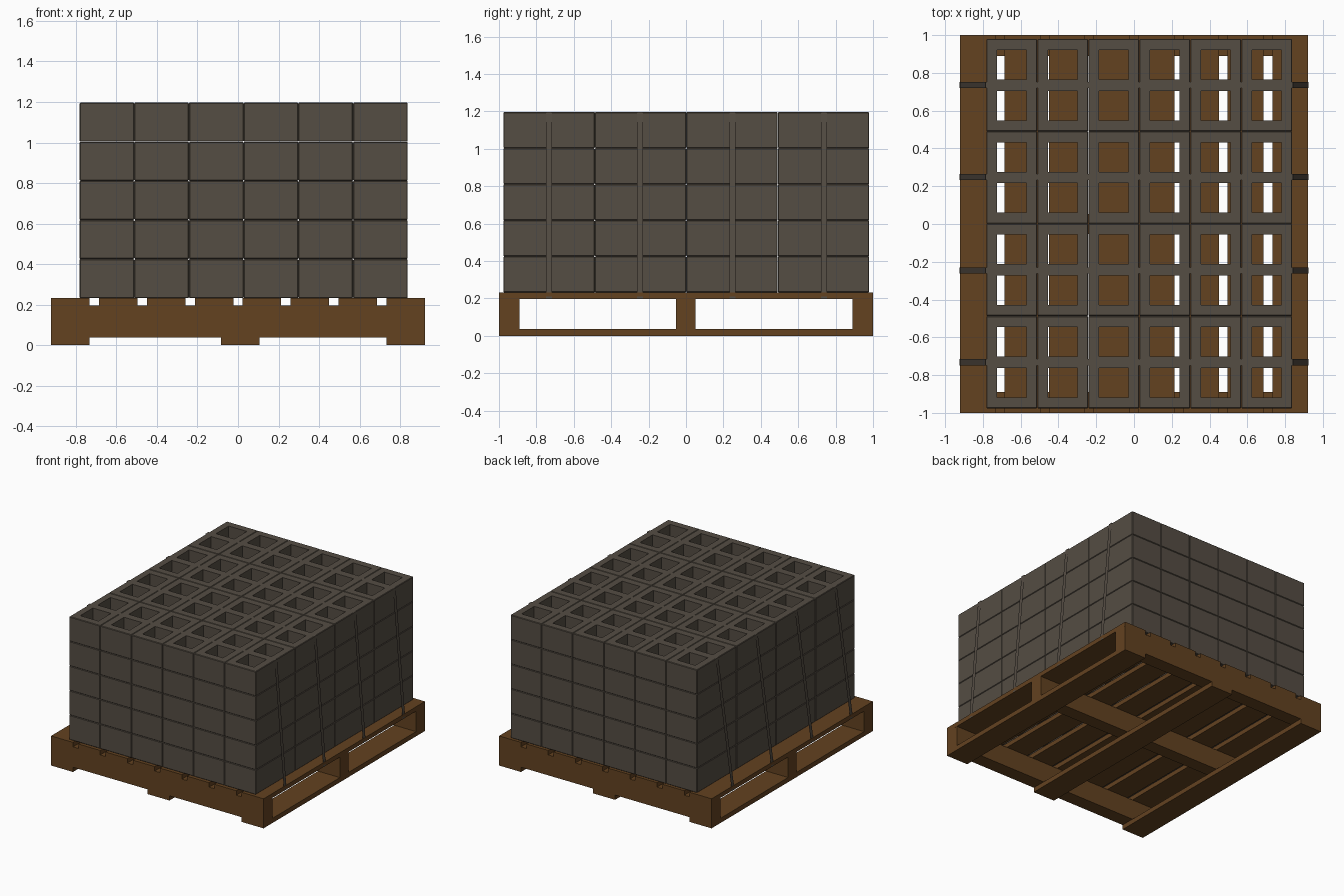
import bpy, bmesh
from mathutils import Vector

if "Cube" in bpy.data.objects:
    bpy.data.objects.remove(bpy.data.objects["Cube"])


def material(name, rgb):
    m = bpy.data.materials.new(name)
    m.diffuse_color = (*rgb, 1)
    m.use_nodes = True
    m.node_tree.nodes["Principled BSDF"].inputs["Base Color"].default_value = m.diffuse_color
    return m


wood = material("brown wood", (0.125, 0.054, 0.0145))
concrete = material("dark grey concrete", (0.090, 0.074, 0.057))


def add_object(name, mesh, loc=(0, 0, 0)):
    ob = bpy.data.objects.new(name, mesh)
    ob.location = loc
    bpy.context.collection.objects.link(ob)
    return ob


def box(name, lo, hi, mat):
    lo, hi = Vector(lo), Vector(hi)
    bm = bmesh.new()
    bmesh.ops.create_cube(bm, size=1)
    for v in bm.verts:
        v.co = Vector(a * b for a, b in zip(v.co, hi - lo)) + (lo + hi) / 2
    me = bpy.data.meshes.new(name)
    bm.to_mesh(me)
    bm.free()
    me.materials.append(mat)
    return add_object(name, me)


# Pallet: bottom boards, stringers, top boards
for x0, x1 in ((-0.922, -0.732), (-0.085, 0.105), (0.732, 0.922)):
    box("pallet_bottom_board", (x0, -1, 0), (x1, 1, 0.037), wood)
for y0, y1 in ((-1, -0.89), (-0.054, 0.052), (0.89, 1)):
    box("pallet_stringer", (-0.922, y0, 0.037), (0.922, y1, 0.197), wood)
for i in range(8):
    x = -0.922 + i * 0.2363
    box("pallet_top_board", (x, -1, 0.197), (x + 0.19, 1, 0.232), wood)


# One hollow block: a grid plate with two missing cells, extruded, outer edges bevelled
W, D, H = 0.2695, 0.4885, 0.1928


def block_mesh():
    xs = (0, 0.056, W - 0.056, W)
    ys = (0, 0.058, 0.214, D - 0.214, D - 0.058, D)
    bm = bmesh.new()
    grid = [[bm.verts.new((x, y, 0)) for y in ys] for x in xs]
    for i in range(3):
        for j in range(5):
            if not (i == 1 and j in (1, 3)):
                bm.faces.new((grid[i][j], grid[i + 1][j], grid[i + 1][j + 1], grid[i][j + 1]))
    ext = bmesh.ops.extrude_face_region(bm, geom=bm.faces[:])["geom"]
    bmesh.ops.translate(bm, vec=(0, 0, H), verts=[g for g in ext if isinstance(g, bmesh.types.BMVert)])
    bmesh.ops.recalc_face_normals(bm, faces=bm.faces[:])

    def outer(e):
        m = (e.verts[0].co + e.verts[1].co) / 2
        on_rim = min(m.x, W - m.x, m.y, D - m.y) < 1e-5
        return on_rim and len(e.link_faces) == 2 and e.calc_face_angle() > 1

    bmesh.ops.bevel(bm, geom=[e for e in bm.edges if outer(e)], offset=0.004,
                    segments=1, affect='EDGES', profile=0.5)
    me = bpy.data.meshes.new("concrete_block")
    bm.to_mesh(me)
    bm.free()
    me.materials.append(concrete)
    return me


# Stack of 6 x 4 x 5 blocks
block = block_mesh()
for k in range(5):
    for j in range(4):
        for i in range(6):
            add_object("concrete_block", block, (-0.782 + i * 0.27, -0.976 + j * 0.489, 0.232 + k * 0.193))

# Four thin straps over the stack and down to the pallet edges
path = [(-0.923, 0.2), (-0.92, 0.235), (-0.785, 1.198), (0.841, 1.198), (0.92, 0.235), (0.923, 0.2)]
for y in (-0.732, -0.245, 0.248, 0.737):
    bm = bmesh.new()
    rows = [(bm.verts.new((x, y - 0.016, z)), bm.verts.new((x, y + 0.016, z))) for x, z in path]
    for a, b in zip(rows, rows[1:]):
        bm.faces.new((a[0], b[0], b[1], a[1]))
    me = bpy.data.meshes.new("strap")
    bm.to_mesh(me)
    bm.free()
    me.materials.append(concrete)
    add_object("strap", me)
